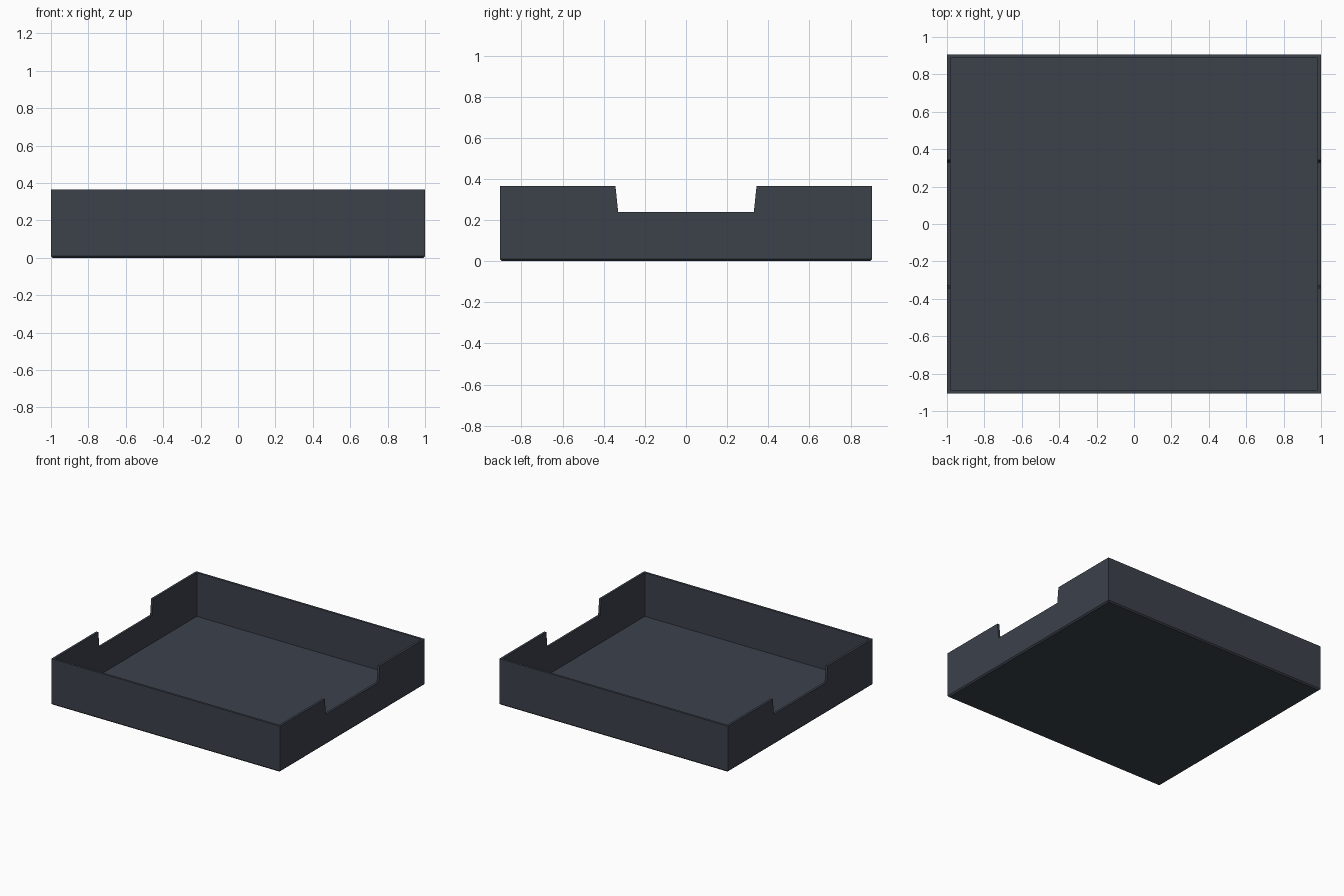
import bpy, bmesh

if "Cube" in bpy.data.objects:
    bpy.data.objects.remove(bpy.data.objects["Cube"])

HX, HY, H = 1.0, 0.905, 0.365      # half width, half depth, height
WALL, FLOOR, CHAMFER = 0.018, 0.02, 0.01

slate = bpy.data.materials.new("dark_slate")
slate.diffuse_color = (0.045, 0.054, 0.071, 1)
slate.use_nodes = True
slate.node_tree.nodes["Principled BSDF"].inputs["Base Color"].default_value = slate.diffuse_color


def loft(name, sections):
    """Closed solid through matching four-point sections."""
    bm = bmesh.new()
    rings = [[bm.verts.new(p) for p in s] for s in sections]
    bm.faces.new(rings[0][::-1])
    bm.faces.new(rings[-1])
    for a, b in zip(rings, rings[1:]):
        for i in range(4):
            j = (i + 1) % 4
            bm.faces.new((a[i], a[j], b[j], b[i]))
    bmesh.ops.recalc_face_normals(bm, faces=bm.faces)
    mesh = bpy.data.meshes.new(name)
    bm.to_mesh(mesh)
    bm.free()
    mesh.materials.append(slate)
    obj = bpy.data.objects.new(name, mesh)
    bpy.context.collection.objects.link(obj)
    return obj


def rect(x, y, z):
    return [(-x, -y, z), (x, -y, z), (x, y, z), (-x, y, z)]


# Tray body with a small chamfer around the base
tray = loft("tray", [rect(HX - CHAMFER, HY - CHAMFER, 0),
                     rect(HX, HY, CHAMFER), rect(HX, HY, H)])

# Hollow interior, and tapered notches through both side walls
cavity = loft("cavity_cutter", [rect(HX - WALL, HY - WALL, FLOOR),
                                rect(HX - WALL, HY - WALL, H + 0.1)])
notch = loft("notch_cutter", [rect(1.2, 0.33, 0.24), rect(1.2, 0.343, H),
                              rect(1.2, 0.343, H + 0.2)])

for cutter in (cavity, notch):
    cutter.hide_render = True
    mod = tray.modifiers.new(cutter.name, 'BOOLEAN')
    mod.operation = 'DIFFERENCE'
    mod.solver = 'EXACT'
    mod.object = cutter

# Bake the cuts and discard the cutters
bpy.context.view_layer.update()
baked = bpy.data.meshes.new_from_object(
    tray.evaluated_get(bpy.context.evaluated_depsgraph_get()))
tray.modifiers.clear()
tray.data = baked
for cutter in (cavity, notch):
    bpy.data.objects.remove(cutter)
